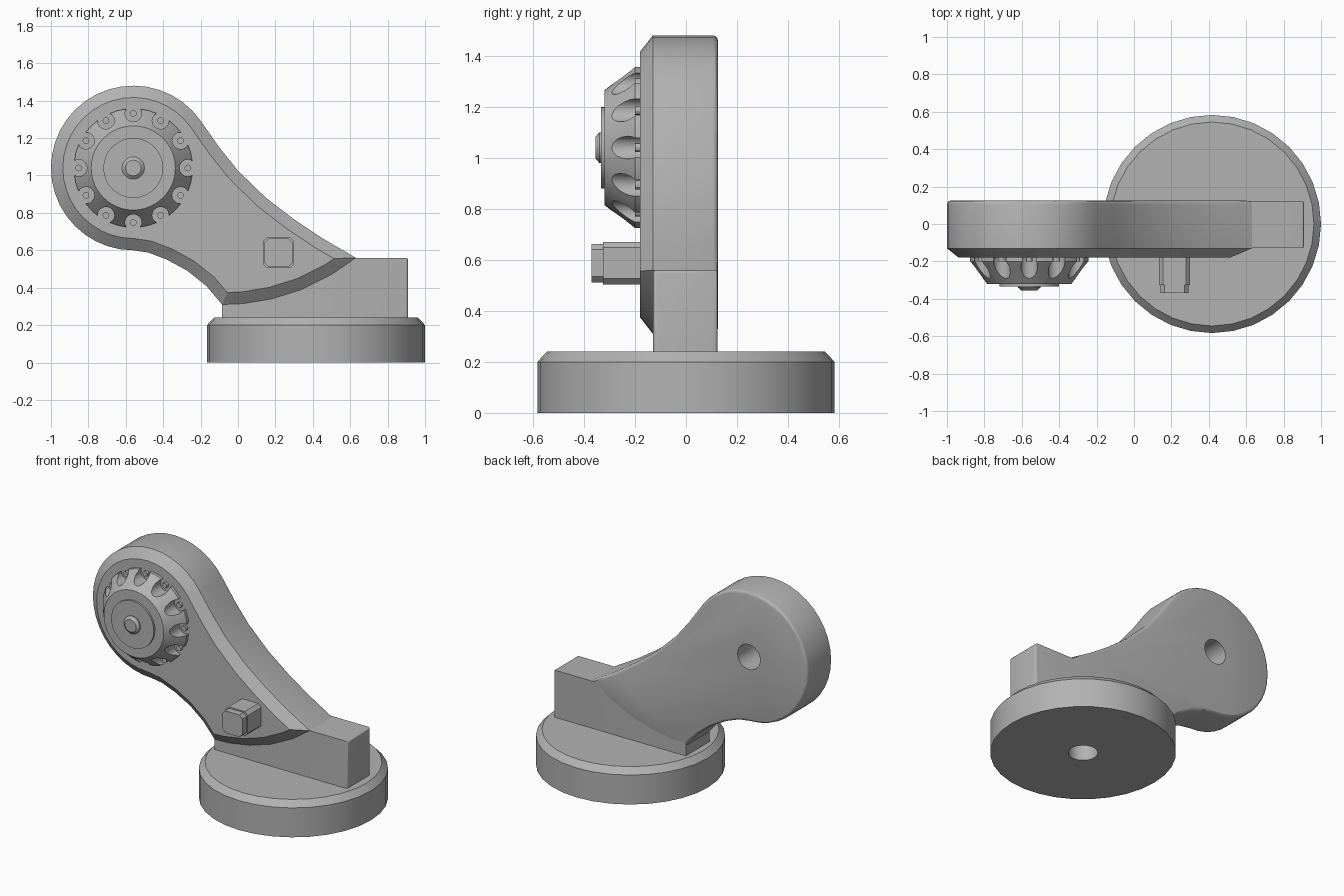
import bpy, bmesh, math
from mathutils import Matrix, Vector

if "Cube" in bpy.data.objects:
    bpy.data.objects.remove(bpy.data.objects["Cube"])

grey = bpy.data.materials.new("plain grey")
grey.use_nodes = True
grey.diffuse_color = (0.45, 0.45, 0.45, 1)
grey.node_tree.nodes["Principled BSDF"].inputs["Base Color"].default_value = (0.45, 0.45, 0.45, 1)

HUB = Vector((-0.56, 0, 1.04))
BASE = Vector((0.417, 0, 0))
# Turns the local z axis to point at the front (-y)
FACE_FRONT = Matrix.Rotation(math.pi / 2, 4, 'X')


def finish(bm, name, angle=30):
    bmesh.ops.recalc_face_normals(bm, faces=bm.faces)
    mesh = bpy.data.meshes.new(name)
    bm.to_mesh(mesh)
    bm.free()
    mesh.materials.append(grey)
    ob = bpy.data.objects.new(name, mesh)
    bpy.context.collection.objects.link(ob)
    smooth(ob, angle)
    return ob


def smooth(ob, angle=30):
    bpy.ops.object.select_all(action='DESELECT')
    ob.select_set(True)
    bpy.context.view_layer.objects.active = ob
    bpy.ops.object.shade_smooth_by_angle(angle=math.radians(angle))


def loft(bm, rings):
    """Skin closed rings of points and cap both ends."""
    loops = [[bm.verts.new(p) for p in ring] for ring in rings]
    n = len(loops[0])
    for a, b in zip(loops, loops[1:]):
        for i in range(n):
            j = (i + 1) % n
            bm.faces.new((a[i], a[j], b[j], b[i]))
    bm.faces.new(loops[0][::-1])
    return bm.faces.new(loops[-1])


def turned(name, profile, matrix, sides=32):
    """Solid of revolution from (radius, height) pairs."""
    bm = bmesh.new()
    angles = [2 * math.pi * i / sides for i in range(sides)]
    loft(bm, [[matrix @ Vector((r * math.cos(a), r * math.sin(a), h)) for a in angles]
              for r, h in profile])
    return finish(bm, name)


def cut(ob, cutter):
    mod = ob.modifiers.new("cut", 'BOOLEAN')
    mod.operation, mod.solver, mod.object = 'DIFFERENCE', 'EXACT', cutter
    bpy.context.view_layer.objects.active = ob
    bpy.ops.object.modifier_move_to_index(modifier="cut", index=0)
    bpy.ops.object.modifier_apply(modifier="cut")
    bpy.data.objects.remove(cutter)
    smooth(ob)


hub_frame = Matrix.Translation(HUB) @ FACE_FRONT

# Round base with a chamfered rim and a socket underneath
base = turned("round_base", [(0.583, 0), (0.583, 0.2), (0.545, 0.24)], Matrix.Translation(BASE))
cut(base, turned("socket_cutter", [(0.093, -0.1), (0.093, 0.2)], Matrix.Translation(BASE), 24))

# Foot block between base and arm
bm = bmesh.new()
bmesh.ops.create_cube(bm, size=1)
bmesh.ops.scale(bm, vec=(0.995, 0.253, 0.325), verts=bm.verts)
bmesh.ops.translate(bm, vec=(0.4125, -0.0025, 0.3975), verts=bm.verts)
rim = [e for e in bm.edges if max(v.co.z for v in e.verts) > 0.5
       and all(v.co.x > 0.5 for v in e.verts)]
bmesh.ops.bevel(bm, geom=rim, offset=0.015, segments=3, profile=0.5, affect='EDGES')
finish(bm, "foot_block", 40)

# Arm outline: round head, waisted neck and curved lower edge
outline = []
for i in range(27):
    a = math.radians(35 + 235 * i / 26)
    outline.append((HUB.x + 0.44 * math.cos(a), HUB.z + 0.44 * math.sin(a)))
outline += [(-0.48, 0.588), (-0.38, 0.55), (-0.27, 0.49), (-0.17, 0.41), (-0.085, 0.31),
            (0.03, 0.315), (0.18, 0.34), (0.34, 0.39), (0.5, 0.47), (0.63, 0.56),
            (0.45, 0.665), (0.3, 0.765), (0.15, 0.88), (0.0, 1.025), (-0.1, 1.15)]
bm = bmesh.new()
front = loft(bm, [[(x, y, z) for x, z in outline] for y in (0.125, -0.13)])
bmesh.ops.recalc_face_normals(bm, faces=bm.faces)
bmesh.ops.inset_region(bm, faces=[front], thickness=0.063, use_even_offset=True)
bmesh.ops.translate(bm, vec=(0, -0.05, 0), verts=front.verts)
rim = [e for e in bm.edges if all(v.co.y > 0.12 for v in e.verts)]
bmesh.ops.bevel(bm, geom=rim, offset=0.02, segments=3, profile=0.5, affect='EDGES')
arm = finish(bm, "arm")
cut(arm, turned("arm_hole_cutter", [(0.085, -0.3), (0.085, 0.16)], hub_frame, 24))

# Scalloped conical dial
dial = turned("dial", [(0.318, 0.17), (0.318, 0.2), (0.225, 0.32)], hub_frame, 48)
bm = bmesh.new()
for i in range(12):
    a = math.pi * i / 6
    spot = Matrix.Translation((0.292 * math.cos(a), 0.292 * math.sin(a), 0.25))
    bmesh.ops.create_cone(bm, cap_ends=True, segments=16, radius1=0.045, radius2=0.045,
                          depth=0.3, matrix=hub_frame @ spot)
cut(dial, finish(bm, "scallop_cutter"))

# Small pins sitting in the scallops
bm = bmesh.new()
for i in range(12):
    a = math.pi * i / 6
    spot = Matrix.Translation((0.292 * math.cos(a), 0.292 * math.sin(a), 0.185))
    bmesh.ops.create_cone(bm, cap_ends=True, segments=12, radius1=0.018, radius2=0.018,
                          depth=0.03, matrix=hub_frame @ spot)
finish(bm, "dial_pins")

# Cap disc and centre stud
turned("dial_cap", [(0.16, 0.31), (0.16, 0.333)], hub_frame)
turned("centre_stud", [(0.06, 0.32), (0.06, 0.34), (0.042, 0.355)], hub_frame, 20)

# Side knob: clipped square shaft with a smaller head
bm = bmesh.new()
rings = []
for half, y in ((0.083, -0.16), (0.083, -0.325), (0.075, -0.325), (0.075, -0.37)):
    c = half - 0.022
    corners = [(half, -c), (half, c), (c, half), (-c, half),
               (-half, c), (-half, -c), (-c, -half), (c, -half)]
    rings.append([(0.217 + x, y, 0.587 + z) for x, z in corners])
loft(bm, rings)
finish(bm, "side_knob")
